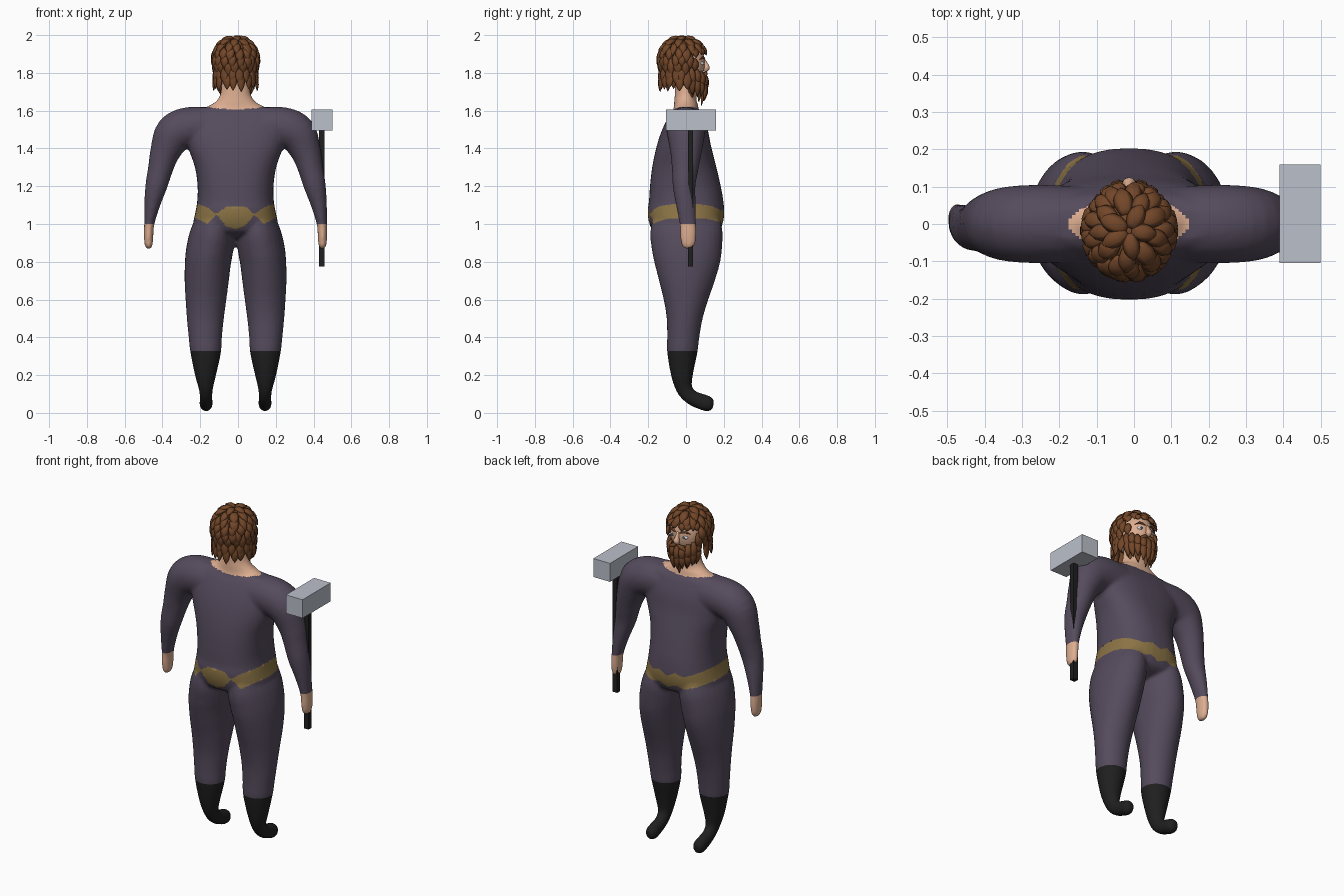
import bpy, bmesh, math, random
from mathutils import Vector

if "Cube" in bpy.data.objects:
    bpy.data.objects.remove(bpy.data.objects["Cube"])

random.seed(4)
CX = -0.013                     # body centre line
X, Y = Vector((1, 0, 0)), Vector((0, 1, 0))


def mat(name, r, g, b):
    m = bpy.data.materials.new(name)
    m.diffuse_color = (r, g, b, 1)
    m.use_nodes = True
    m.node_tree.nodes["Principled BSDF"].inputs["Base Color"].default_value = m.diffuse_color
    return m


SUIT = mat("suit purple", 0.09, 0.07, 0.108)
SKIN = mat("skin", 0.72, 0.42, 0.28)
GOLD = mat("belt gold", 0.26, 0.175, 0.06)
BOOT = mat("boot black", 0.014, 0.014, 0.014)
HAIR = mat("hair brown", 0.17, 0.062, 0.022)
STEEL = mat("steel grey", 0.50, 0.53, 0.60)
WHITE = mat("eye white", 0.75, 0.75, 0.75)
IRIS = mat("iris blue", 0.05, 0.10, 0.18)


def finish(bm, name, mats, smooth=True):
    bmesh.ops.recalc_face_normals(bm, faces=bm.faces)
    me = bpy.data.meshes.new(name)
    for f in bm.faces:
        f.smooth = smooth
    bm.to_mesh(me)
    bm.free()
    for m in mats:
        me.materials.append(m)
    ob = bpy.data.objects.new(name, me)
    bpy.context.collection.objects.link(ob)
    return ob


def spline(pts, k):
    """Catmull-Rom through rows of (x, y, z, r_fixed, r_other)."""
    out = []
    for i in range(len(pts) - 1):
        a, b, c, d = pts[max(i - 1, 0)], pts[i], pts[i + 1], pts[min(i + 2, len(pts) - 1)]
        for j in range(k):
            t = j / k
            out.append([q + .5 * t * (r - p + t * (2 * p - 5 * q + 4 * r - s + t * (3 * (q - r) + s - p)))
                        for p, q, r, s in zip(a, b, c, d)])
    return out + [list(pts[-1])]


def tube(bm, pts, fixed, n=28, power=2.0, k=4):
    """Closed loft with superellipse sections; first radius lies along the fixed axis."""
    rows = spline(pts, k)
    cs = [Vector(r[:3]) for r in rows]
    rings = []
    for i, r in enumerate(rows):
        t = (cs[min(i + 1, len(cs) - 1)] - cs[max(i - 1, 0)]).normalized()
        u = (fixed - t * fixed.dot(t)).normalized()
        v = t.cross(u)
        ring = []
        for j in range(n):
            c, s = math.cos(math.tau * j / n), math.sin(math.tau * j / n)
            c, s = [math.copysign(abs(q) ** (2 / power), q) for q in (c, s)]
            ring.append(bm.verts.new(cs[i] + u * c * max(r[3], .001) + v * s * max(r[4], .001)))
        rings.append(ring)
    for a, b in zip(rings, rings[1:]):
        for j in range(n):
            bm.faces.new((a[j], a[(j + 1) % n], b[(j + 1) % n], b[j]))
    bm.faces.new(rings[0][::-1])
    bm.faces.new(rings[-1])


def ball(bm, centre, radii, seg=24, rings=16):
    vs = bmesh.ops.create_uvsphere(bm, u_segments=seg, v_segments=rings, radius=1)["verts"]
    for v in vs:
        v.co = Vector([c + q * r for c, q, r in zip(centre, v.co, radii)])


# ---- body: torso, neck, arms and legs fused into one skin ----
bm = bmesh.new()
tube(bm, [(CX, y, z, rx, ry) for z, y, rx, ry in (
    (.925, 0, .08, .08), (.955, 0, .19, .165), (1.0, 0, .223, .193), (1.06, 0, .213, .203),
    (1.12, 0, .203, .197), (1.2, -.005, .201, .187), (1.3, -.01, .215, .17), (1.4, -.01, .25, .147),
    (1.5, -.003, .28, .12), (1.57, 0, .29, .09), (1.6, 0, .28, .07), (1.617, 0, .25, .045))], X, 40, 2.4)
tube(bm, [(CX, y, z, rx, ry) for z, y, rx, ry in (
    (1.56, 0, .17, .07), (1.615, 0, .155, .066), (1.645, -.003, .108, .06), (1.69, -.002, .08, .057),
    (1.8, 0, .07, .055))], X)
for s in (-1, 1):
    tube(bm, [(CX + s * x, y, z, d, w) for x, y, z, w, d in (
        (.1, 0, 1.505, .108, .1), (.24, 0, 1.512, .108, .105), (.325, 0, 1.475, .105, .1),
        (.373, 0, 1.38, .08, .083), (.398, -.005, 1.29, .066, .07), (.42, -.01, 1.2, .058, .06),
        (.442, 0, 1.1, .042, .052), (.457, .01, 1.0, .027, .044), (.46, .012, .94, .025, .043),
        (.46, .012, .89, .021, .036), (.46, .012, .868, .010, .018))], Y)
    tube(bm, [(CX + s * x, y, z, w, d) for x, y, z, w, d in (
        (.112, 0, 1.02, .10, .18), (.122, .002, .95, .118, .192), (.136, .005, .87, .124, .186),
        (.146, .006, .8, .122, .175), (.153, .003, .7, .117, .148), (.157, -.002, .6, .108, .118),
        (.16, -.008, .5, .098, .095), (.16, -.015, .4, .088, .085), (.158, -.02, .32, .081, .08),
        (.159, -.021, .2, .056, .058), (.157, -.008, .125, .037, .043), (.156, .03, .082, .033, .04),
        (.156, .075, .062, .034, .042), (.156, .12, .047, .034, .041), (.156, .145, .041, .02, .025))], X)
raw = finish(bm, "body_source", [])
rm = raw.modifiers.new("fuse", 'REMESH')
rm.mode, rm.voxel_size = 'VOXEL', .0095
sm = raw.modifiers.new("soften", 'SMOOTH')
sm.factor, sm.iterations = .5, 5
me = bpy.data.meshes.new_from_object(raw.evaluated_get(bpy.context.evaluated_depsgraph_get()))
bpy.data.objects.remove(raw)
bm = bmesh.new()
bm.from_mesh(me)

# clean borders for boots and cuffs
for z in (.328, 1.0):
    def side(f):
        return abs(f.calc_center_median().x - CX) > .36 or z < .9
    geom = [f for f in bm.faces if side(f)]
    geom += list({e for f in geom for e in f.edges}) + list({v for f in geom for v in f.verts})
    bmesh.ops.bisect_plane(bm, geom=geom, plane_co=(0, 0, z), plane_no=(0, 0, 1))

# belt outline: distance from centre line, lower edge, upper edge
BACK = ((0, .97, 1.092), (.05, .99, 1.092), (.1, 1.05, 1.052), (.145, 1.0, 1.085), (.21, 1.03, 1.11), (.3, 1.03, 1.115))
FRONT = ((0, .985, 1.06), (.05, 1.01, 1.085), (.1, .995, 1.07), (.145, 1.01, 1.085), (.21, 1.03, 1.11), (.3, 1.03, 1.115))


def belt(co):
    a, rows = abs(co.x - CX), FRONT if co.y > 0 else BACK
    for p, q in zip(rows, rows[1:]):
        if a <= q[0]:
            t = (a - p[0]) / (q[0] - p[0])
            return [p[i] + t * (q[i] - p[i]) for i in (1, 2)]
    return 0, 0


for v in bm.verts:
    for edge in belt(v.co):
        if abs(v.co.z - edge) < .005:
            v.co.z = edge
for f in bm.faces:
    c = f.calc_center_median()
    lo, hi = belt(c)
    a = abs(c.x - CX)
    if c.z < .328:
        f.material_index = 3
    elif (a > .36 and c.z < 1.0) or (c.z > 1.595 and (a / .16) ** 2 + (c.y / .068) ** 2 < 1):
        f.material_index = 1
    elif lo < c.z < hi:
        f.material_index = 2
finish(bm, "body", [SUIT, SKIN, GOLD, BOOT])

# ---- head and nose ----
bm = bmesh.new()
ball(bm, (CX, 0, 1.85), (.095, .1, .125))
tube(bm, [(CX, .088, 1.875, .008, .01), (CX, .102, 1.845, .012, .014), (CX, .109, 1.825, .018, .016),
          (CX, .098, 1.808, .010, .008)], X, 12)
finish(bm, "head", [SKIN])

# ---- eyes ----
bm, bi = bmesh.new(), bmesh.new()
for s in (-1, 1):
    ball(bm, (CX + s * .04, .083, 1.85), (.018, .013, .010), 12, 8)
    ball(bi, (CX + s * .039, .093, 1.85), (.007, .005, .007), 10, 6)
finish(bm, "eyes", [WHITE])
finish(bi, "irises", [IRIS])

# ---- hair: scalp cap covered by overlapping pointed locks ----
HC, HR = Vector((CX, -.018, 1.868)), Vector((.113, .121, .119))


def scalp(az, el, out=0.0):
    e = math.radians(max(el, -22))
    p = Vector((math.cos(az) * math.cos(e), math.sin(az) * math.cos(e), math.sin(e)))
    q = HC + Vector([a * (b + out) for a, b in zip(p, HR)])
    q.z += .125 * math.radians(min(el + 22, 0))
    return q


def lock(bm, pts, across, w, th):
    size = ((.55, .5), (1, 1), (.85, .9), (.06, .1))
    tube(bm, [(*p, w * a, th * b) for p, (a, b) in zip(pts, size)], across, 6, 2, 2)


bm = bmesh.new()
ball(bm, HC, HR * .97)
bmesh.ops.delete(bm, geom=[v for v in bm.verts if v.co.z < 1.77 or (v.co.y > .015 and v.co.z < 1.915)], context='VERTS')
for row, (el, n) in enumerate(((86, 5), (68, 9), (51, 13), (35, 16), (19, 18), (3, 18), (-13, 18), (-27, 17))):
    for i in range(n):
        az = math.tau * (i + .5 * (row % 2) + random.uniform(-.2, .2)) / n
        face = abs((math.degrees(az) - 90 + 180) % 360 - 180)      # angle away from the face
        if (el < 30 and face < 55) or (el < 0 and face < 72):
            continue
        span = (24 if el < 40 and face < 60 else 36) + random.uniform(-3, 6)
        if el < -10:
            span += 8
        pts = [scalp(az, el - span * t, o) for t, o in ((0, -.004), (.35, .005), (.7, .010), (1, .012))]
        lock(bm, pts, Vector((-math.sin(az), math.cos(az), 0)), random.uniform(.021, .027), .011)
finish(bm, "hair", [HAIR])

# ---- beard, moustache and brows ----
bm = bmesh.new()
for z0, z1, n, r in ((1.80, 1.69, 9, .092), (1.765, 1.645, 9, .088), (1.75, 1.63, 5, .07)):
    for i in range(n):
        a = math.radians(-78 + 156 * i / (n - 1))
        d = Vector((math.sin(a), math.cos(a), 0))
        base = Vector((CX, .008, z0 + .03 * abs(math.sin(a)) ** 3))
        tip = Vector((CX, .018, z1 + .035 * abs(math.sin(a)) + random.uniform(-.012, .012)))
        pts = [base.lerp(tip, t) + d * r * k for t, k in ((0, .95), (.3, 1.08), (.65, 1.05), (1, .9))]
        lock(bm, pts, Vector((d.y, -d.x, 0)), .02, .011)
for s in (-1, 1):
    lock(bm, [Vector((CX + s * x, y, z)) for x, y, z in (
        (.003, .1, 1.802), (.022, .105, 1.797), (.045, .098, 1.78), (.06, .085, 1.75))], Y, .01, .012)
    lock(bm, [Vector((CX + s * x, y, z)) for x, y, z in (
        (.014, .096, 1.874), (.03, .094, 1.88), (.05, .086, 1.881), (.068, .072, 1.87))], Y, .006, .006)
finish(bm, "beard", [HAIR])


# ---- hammer ----
def box(name, lo, hi, m):
    bm = bmesh.new()
    for v in bmesh.ops.create_cube(bm, size=1)["verts"]:
        v.co = Vector([a + (c + .5) * (b - a) for a, b, c in zip(lo, hi, v.co)])
    finish(bm, name, [m], False)


box("hammer_head", (.39, -.105, 1.495), (.50, .16, 1.605), STEEL)
box("hammer_handle", (.428, .01, .775), (.459, .038, 1.5), BOOT)
